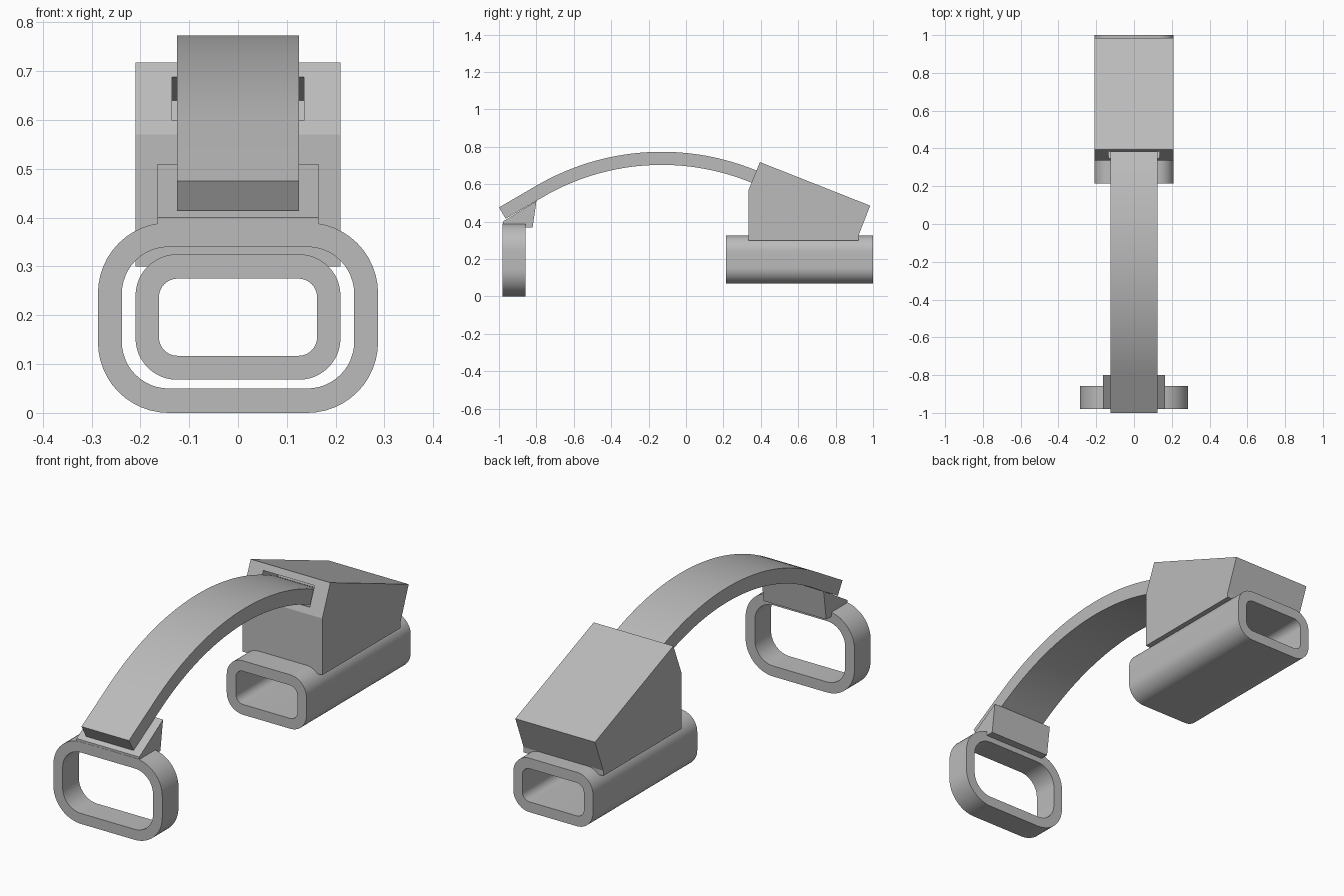
import bpy
import bmesh
from math import sin, cos, pi, asin, atan2
from mathutils import Vector, Matrix

cube = bpy.data.objects.get("Cube")
if cube:
    bpy.data.objects.remove(cube, do_unlink=True)

grey = bpy.data.materials.new("plain grey")
grey.use_nodes = True
grey.diffuse_color = (0.5, 0.5, 0.5, 1)
grey.node_tree.nodes["Principled BSDF"].inputs["Base Color"].default_value = (0.5, 0.5, 0.5, 1)


def finish(name, bm, smooth=False):
    bmesh.ops.recalc_face_normals(bm, faces=bm.faces)
    mesh = bpy.data.meshes.new(name)
    bm.to_mesh(mesh)
    bm.free()
    mesh.materials.append(grey)
    obj = bpy.data.objects.new(name, mesh)
    bpy.context.collection.objects.link(obj)
    if smooth:
        bpy.ops.object.select_all(action="DESELECT")
        obj.select_set(True)
        bpy.context.view_layer.objects.active = obj
        bpy.ops.object.shade_smooth_by_angle(angle=0.5)
    return obj


def side_prism(name, profile, half_width):
    """Extrude a (y, z) outline across x."""
    bm = bmesh.new()
    face = bm.faces.new([bm.verts.new((-half_width, y, z)) for y, z in profile])
    out = bmesh.ops.extrude_face_region(bm, geom=[face])
    verts = [g for g in out["geom"] if isinstance(g, bmesh.types.BMVert)]
    bmesh.ops.translate(bm, verts=verts, vec=(2 * half_width, 0, 0))
    return finish(name, bm)


def band(name, outer, inner, place, low, high, closed):
    """Sweep a wall between two matching outlines from low to high."""
    bm = bmesh.new()
    sections = []
    for o, i in zip(outer, inner):
        corners = ((o, low), (o, high), (i, high), (i, low))
        sections.append([bm.verts.new(place(*p, d)) for p, d in corners])
    pairs = list(zip(sections, sections[1:]))
    if closed:
        pairs.append((sections[-1], sections[0]))
    else:
        bm.faces.new(sections[0])
        bm.faces.new(sections[-1])
    for a, b in pairs:
        for k in range(4):
            n = (k + 1) % 4
            bm.faces.new((a[k], a[n], b[n], b[k]))
    return finish(name, bm, smooth=True)


def rounded_rect(half_width, bottom, top, radius, steps=12):
    points = []
    corners = ((1, 1), (-1, 1), (-1, -1), (1, -1))
    for quarter, (sx, sz) in enumerate(corners):
        cx = sx * (half_width - radius)
        cz = top - radius if sz > 0 else bottom + radius
        for s in range(steps + 1):
            a = (quarter + s / steps) * pi / 2
            points.append((cx + radius * cos(a), cz + radius * sin(a)))
    return points


def along_y(x, z, depth):
    return (x, depth, z)


def along_x(y, z, depth):
    return (depth, y, z)


# Hollow rounded loops: long rear tube and short front ring
band("rear_tube", rounded_rect(0.21, 0.068, 0.325, 0.085),
     rounded_rect(0.162, 0.117, 0.275, 0.038), along_y, 0.215, 1.0, True)
band("front_ring", rounded_rect(0.287, 0, 0.39, 0.145),
     rounded_rect(0.238, 0.05, 0.34, 0.096), along_y, -0.98, -0.858, True)

# Wedge bracket joining the strap to the front ring
side_prism("front_bracket", [(-0.979, 0.368), (-0.979, 0.4), (-0.8, 0.51),
                             (-0.82, 0.368)], 0.165)

# Arched strap with a straight front end
radius, thick = 1.33, 0.07
mid_y, mid_z = -0.13, 0.773 - radius
start, end, steps = asin(-0.67 / radius), asin(0.62 / radius), 40


def arc(r):
    angles = [start + (end - start) * s / steps for s in range(steps + 1)]
    pts = [(mid_y + r * sin(a), mid_z + r * cos(a)) for a in angles]
    run = 0.231
    first = (pts[0][0] - run * cos(start), pts[0][1] + run * sin(start))
    return [first] + pts


band("arched_strap", arc(radius), arc(radius - thick), along_x, -0.125, 0.125, False)

# Rear housing with a slot cut square to its sloped front
housing = side_prism("rear_housing", [(0.335, 0.3), (0.335, 0.57), (0.395, 0.718),
                                      (0.985, 0.485), (0.922, 0.325), (0.922, 0.3)], 0.21)
bm = bmesh.new()
tilt = -atan2(0.06, 0.148)
matrix = (Matrix.Translation(Vector((0, 0.365, 0.644))) @ Matrix.Rotation(tilt, 4, "X")
          @ Matrix.Diagonal((0.27, 0.26, 0.096, 1)))
bmesh.ops.create_cube(bm, size=1, matrix=matrix)
cutter = finish("slot_cutter", bm)
cutter.hide_render = True
cut = housing.modifiers.new("slot", "BOOLEAN")
cut.operation = "DIFFERENCE"
cut.object = cutter
bpy.context.view_layer.update()
graph = bpy.context.evaluated_depsgraph_get()
housing_mesh = bpy.data.meshes.new_from_object(housing.evaluated_get(graph))
housing.modifiers.clear()
housing.data = housing_mesh
bpy.data.objects.remove(cutter, do_unlink=True)
